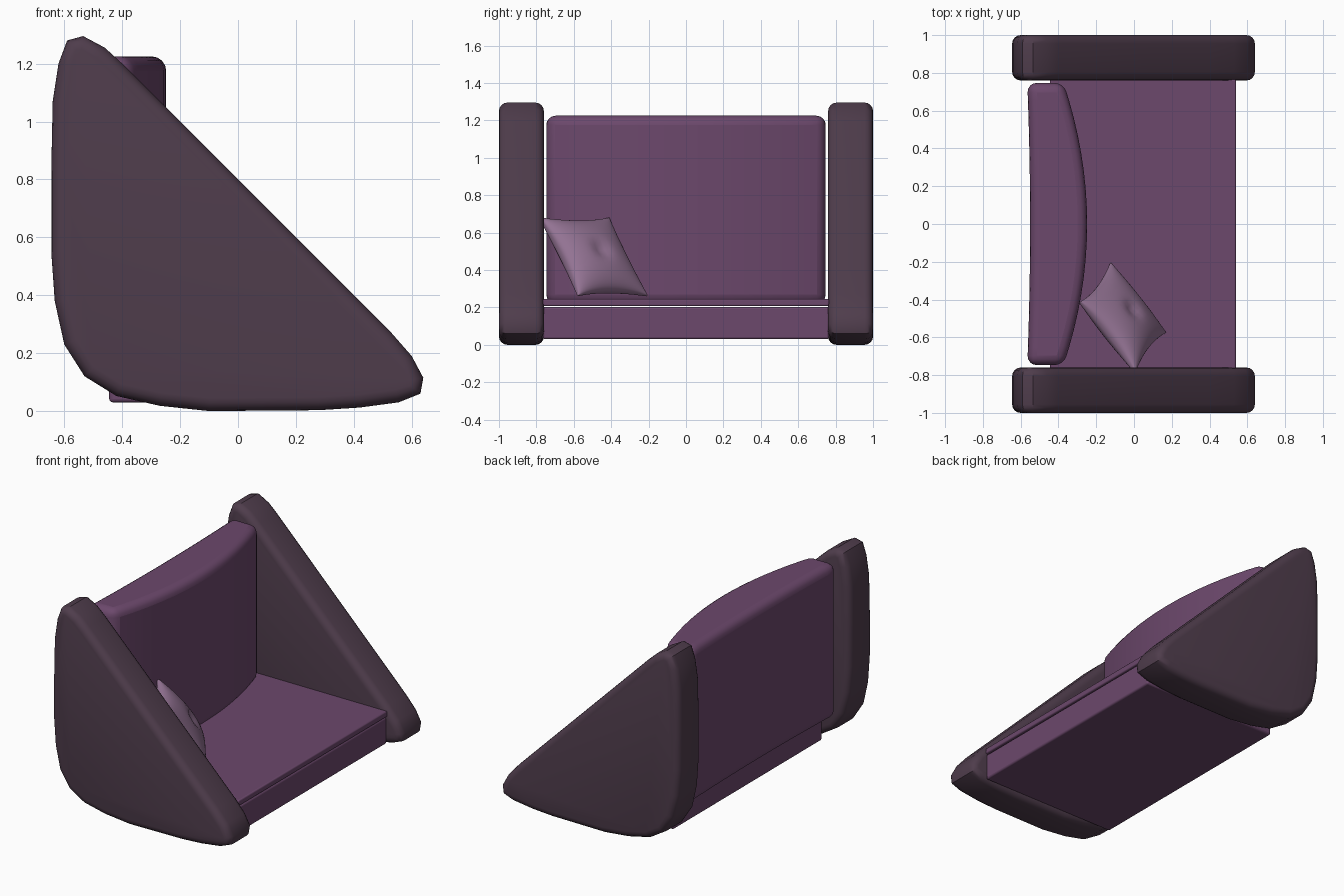
import bpy, bmesh, math
from mathutils import Vector, Matrix

if "Cube" in bpy.data.objects:
    bpy.data.objects.remove(bpy.data.objects["Cube"])


def material(name, rgb):
    m = bpy.data.materials.new(name)
    m.diffuse_color = (*rgb, 1)
    m.use_nodes = True
    m.node_tree.nodes["Principled BSDF"].inputs["Base Color"].default_value = m.diffuse_color
    return m


PLUM = material("plum fabric", (0.150, 0.065, 0.150))
DARK = material("dark aubergine fabric", (0.078, 0.046, 0.072))
LILAC = material("lilac fabric", (0.300, 0.175, 0.300))


def finish(name, bm, mat, angle=40, bevel=0, segments=3):
    bmesh.ops.recalc_face_normals(bm, faces=bm.faces)
    me = bpy.data.meshes.new(name)
    bm.to_mesh(me)
    bm.free()
    ob = bpy.data.objects.new(name, me)
    bpy.context.collection.objects.link(ob)
    me.materials.append(mat)
    if bevel:
        b = ob.modifiers.new("round", 'BEVEL')
        b.width, b.segments = bevel, segments
        b.limit_method, b.angle_limit = 'ANGLE', math.radians(50)
    bpy.ops.object.select_all(action='DESELECT')
    ob.select_set(True)
    bpy.context.view_layer.objects.active = ob
    bpy.ops.object.shade_smooth_by_angle(angle=math.radians(angle))
    return ob


def loft(bm, rings):
    """Join closed rings of points and cap both ends."""
    vs = [[bm.verts.new(p) for p in r] for r in rings]
    for a, b in zip(vs, vs[1:]):
        for i in range(len(a)):
            j = (i + 1) % len(a)
            bm.faces.new((a[i], a[j], b[j], b[i]))
    bm.faces.new(vs[0])
    bm.faces.new(vs[-1])


def inset(pts, d):
    """Shrink a clockwise outline by d."""
    out = []
    for i, p in enumerate(pts):
        p = Vector(p)
        e1 = (p - Vector(pts[i - 1])).normalized()
        e2 = (Vector(pts[(i + 1) % len(pts)]) - p).normalized()
        n = (Vector((e1.y, -e1.x)) + Vector((e2.y, -e2.x))).normalized()
        out.append(p + n * d)
    return out


# Wedge-shaped side panels with rounded rims
outline = [(-0.59, 1.28), (-0.535, 1.295), (-0.46, 1.255), (-0.40, 1.20),
           (0.10, 0.70), (0.40, 0.40), (0.53, 0.27), (0.60, 0.19), (0.64, 0.115),
           (0.63, 0.06), (0.555, 0.03), (0.42, 0.012), (0.28, 0.003),
           (-0.10, 0.0), (-0.27, 0.018), (-0.42, 0.052), (-0.53, 0.12),
           (-0.60, 0.23), (-0.633, 0.38), (-0.645, 0.55), (-0.645, 0.83),
           (-0.64, 1.07), (-0.62, 1.20)]
R = 0.045
for side, name in ((-1, "right_side_panel"), (1, "left_side_panel")):
    bm = bmesh.new()
    rings = []
    for end, yc in ((-1, 0.76 + R), (1, 1.0 - R)):
        for k in range(5):
            a = math.pi / 2 * (k / 4 if end > 0 else 1 - k / 4)
            y = side * (yc + end * R * math.sin(a))
            rings.append([(p.x, y, p.y) for p in inset(outline, R * (1 - math.cos(a)))])
    loft(bm, rings)
    finish(name, bm, DARK)


# Seat base and thin cushion on top
def box(name, lo, hi, mat, bevel):
    bm = bmesh.new()
    bmesh.ops.create_cube(bm, size=1)
    for v in bm.verts:
        v.co = [(l + h) / 2 + c * (h - l) for l, h, c in zip(lo, hi, v.co)]
    return finish(name, bm, mat, bevel=bevel)


box("seat_base", (-0.445, -0.765, 0.03), (0.535, 0.765, 0.203), PLUM, 0.012)
box("seat_cushion", (-0.445, -0.765, 0.207), (0.54, 0.765, 0.245), PLUM, 0.008)

# Backrest with a bowed front
N = 16
plan = []
for i in range(N + 1):
    t = -1 + 2 * i / N
    plan.append((-0.248 - 0.125 * t * t, 0.747 * t))
for i in range(N + 1):
    t = 1 - 2 * i / N
    plan.append((-0.55 - 0.015 * t * t, 0.747 * t))
bm = bmesh.new()
loft(bm, [[(x, y, z) for x, y in plan] for z in (0.22, 1.225)])
finish("backrest", bm, PLUM, bevel=0.05, segments=4)

# Throw pillow leaning in the corner, with a dimpled middle
u = Vector((0.62, -0.785, 0)).normalized()
v = Vector((0.33, 0.42, -0.85)).normalized()
n = u.cross(v).normalized()
centre = Vector((-0.06, -0.495, 0.47))
M = 24
bm = bmesh.new()
for s in (-1, 1):
    grid = []
    for i in range(M + 1):
        row = []
        for j in range(M + 1):
            a = math.sin((i / M - 0.5) * math.pi)
            b = math.sin((j / M - 0.5) * math.pi)
            h = 0.085 * ((1 - a * a) * (1 - b * b)) ** 0.5 + 0.006
            h -= 0.025 * math.exp(-(a * a + b * b) / 0.05)
            pu = a * 0.235 * (1 - 0.10 * (1 - b * b))
            pv = b * 0.245 * (1 - 0.10 * (1 - a * a))
            row.append(bm.verts.new(centre + u * pu + v * pv + n * h * s))
        grid.append(row)
    for i in range(M):
        for j in range(M):
            bm.faces.new((grid[i][j], grid[i + 1][j], grid[i + 1][j + 1], grid[i][j + 1]))
    rim = [e for e in bm.edges if e.is_boundary]
bmesh.ops.bridge_loops(bm, edges=rim)
finish("throw_pillow", bm, LILAC, angle=60)
